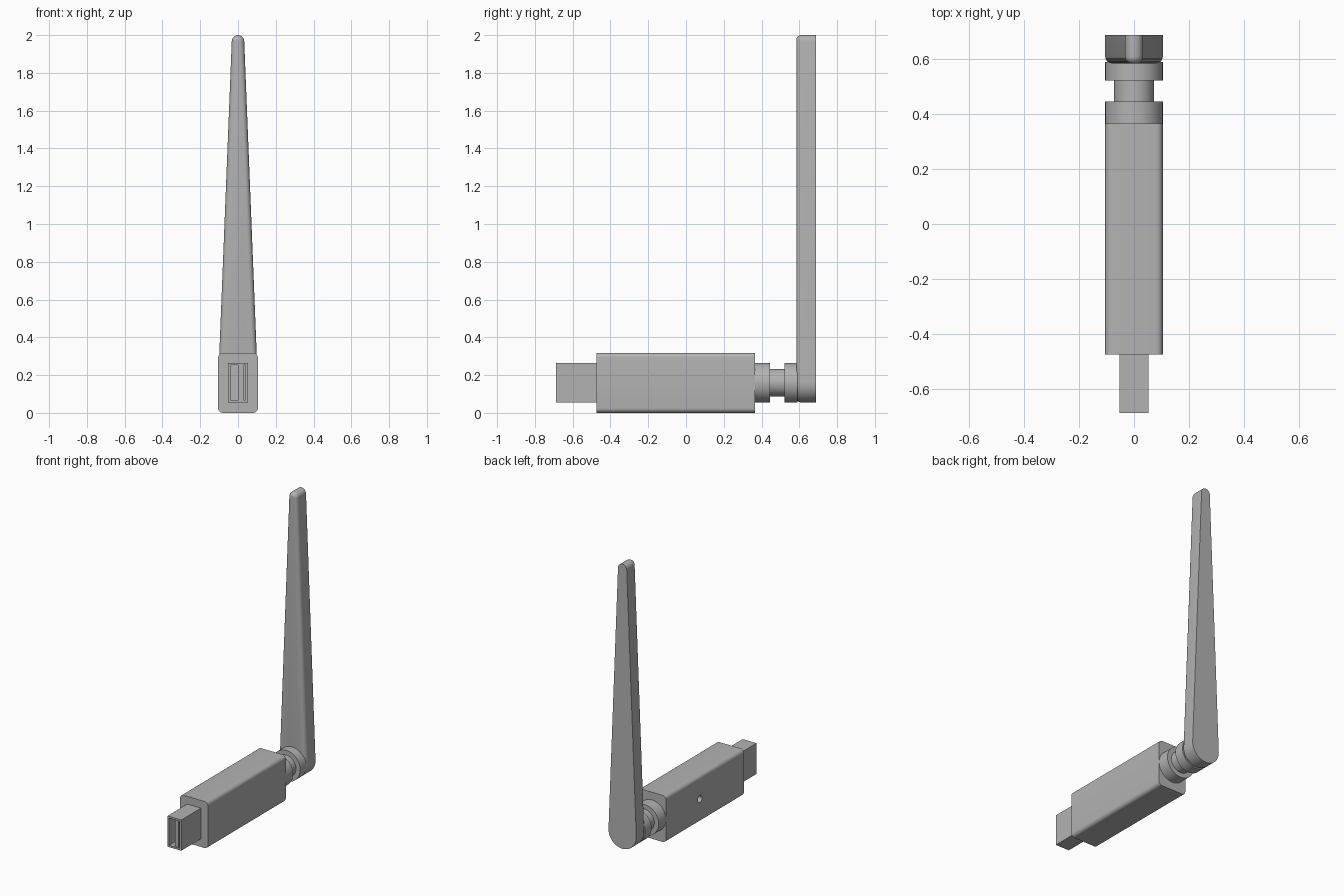
import bpy, bmesh
from math import sin, cos, asin, pi
from mathutils import Matrix

cube = bpy.data.objects.get("Cube")
if cube:
    bpy.data.objects.remove(cube)

grey = bpy.data.materials.new("light_grey")
grey.use_nodes = True
COLOUR = (0.45, 0.45, 0.45, 1)
grey.diffuse_color = COLOUR
grey.node_tree.nodes["Principled BSDF"].inputs["Base Color"].default_value = COLOUR

AXIS_Z = 0.16  # height of the shared centre line


def finish(name, bm, smooth=True):
    bmesh.ops.recalc_face_normals(bm, faces=bm.faces)
    mesh = bpy.data.meshes.new(name)
    bm.to_mesh(mesh)
    bm.free()
    mesh.materials.append(grey)
    ob = bpy.data.objects.new(name, mesh)
    bpy.context.collection.objects.link(ob)
    if smooth:
        bpy.ops.object.select_all(action="DESELECT")
        ob.select_set(True)
        bpy.context.view_layer.objects.active = ob
        bpy.ops.object.shade_smooth_by_angle(angle=pi / 6)
    return ob


def box(x0, x1, y0, y1, z0, z1):
    bm = bmesh.new()
    bmesh.ops.create_cube(bm, size=1)
    bmesh.ops.scale(bm, vec=(x1 - x0, y1 - y0, z1 - z0), verts=bm.verts)
    bmesh.ops.translate(bm, vec=((x0 + x1) / 2, (y0 + y1) / 2, (z0 + z1) / 2), verts=bm.verts)
    return bm


def loft(rings):
    """Skin closed rings of points and cap both ends."""
    bm = bmesh.new()
    rows = [[bm.verts.new(p) for p in ring] for ring in rings]
    for a, b in zip(rows, rows[1:]):
        for i in range(len(a)):
            j = (i + 1) % len(a)
            bm.faces.new((a[i], a[j], b[j], b[i]))
    bm.faces.new(rows[0])
    bm.faces.new(rows[-1])
    return bm


def cut(ob, cutter):
    mod = ob.modifiers.new("cut", "BOOLEAN")
    mod.operation = "DIFFERENCE"
    mod.solver = "EXACT"
    mod.object = cutter
    bpy.context.view_layer.objects.active = ob
    bpy.ops.object.modifier_apply(modifier=mod.name)
    bpy.data.objects.remove(cutter)


# Body: long box with rounded lengthwise edges
bm = box(-0.105, 0.105, -0.475, 0.366, 0, 0.318)
long_edges = [e for e in bm.edges if abs(e.verts[0].co.y - e.verts[1].co.y) > 0.5]
bmesh.ops.bevel(bm, geom=long_edges, offset=0.025, segments=6, profile=0.5, affect="EDGES")
body = finish("body", bm)

# Small round hole in one side of the body
bm = bmesh.new()
bmesh.ops.create_cone(bm, cap_ends=True, segments=24, radius1=0.023, radius2=0.023, depth=0.1,
                      matrix=Matrix.Translation((-0.105, 0, AXIS_Z)) @ Matrix.Rotation(pi / 2, 4, "Y"))
cut(body, finish("hole_cutter", bm, False))

# Plug: hollow shell with a tongue inside
plug = finish("plug_shell", box(-0.052, 0.052, -0.687, -0.47, 0.055, 0.265), False)
cut(plug, finish("plug_cutter", box(-0.04, 0.04, -0.75, -0.49, 0.067, 0.253), False))
finish("plug_tongue", box(0, 0.028, -0.68, -0.485, 0.067, 0.253), False)

# Hinge: stepped round neck turned about the lengthwise axis
profile = [(0.36, 0.105), (0.446, 0.105), (0.446, 0.073),
           (0.522, 0.073), (0.522, 0.105), (0.59, 0.105)]
SIDES = 64
rings = [[(r * cos(2 * pi * i / SIDES), y, AXIS_Z + r * sin(2 * pi * i / SIDES))
          for i in range(SIDES)] for y, r in profile]
finish("hinge_neck", loft(rings))


# Antenna: tapered blade with round ends and a rounded front edge
def blade_outline(y, inset):
    low, high, top = 0.105, 0.033, 2.0 - 0.033
    tilt = asin((low - high) / (top - AXIS_Z))
    points = []
    n = 24
    for centre, radius, start, end in ((top, high, tilt, pi - tilt),
                                       (AXIS_Z, low, pi - tilt, 2 * pi + tilt)):
        for i in range(n + 1):
            a = start + (end - start) * i / n
            r = radius - inset
            points.append((r * cos(a), y, centre + r * sin(a)))
    return points


FILLET, STEPS = 0.026, 6
rings = []
for k in range(STEPS + 1):
    a = pi / 2 * k / STEPS
    rings.append(blade_outline(0.584 + FILLET * (1 - sin(a)), FILLET * (1 - cos(a))))
rings.insert(0, blade_outline(0.687, 0))
finish("antenna", loft(rings))
